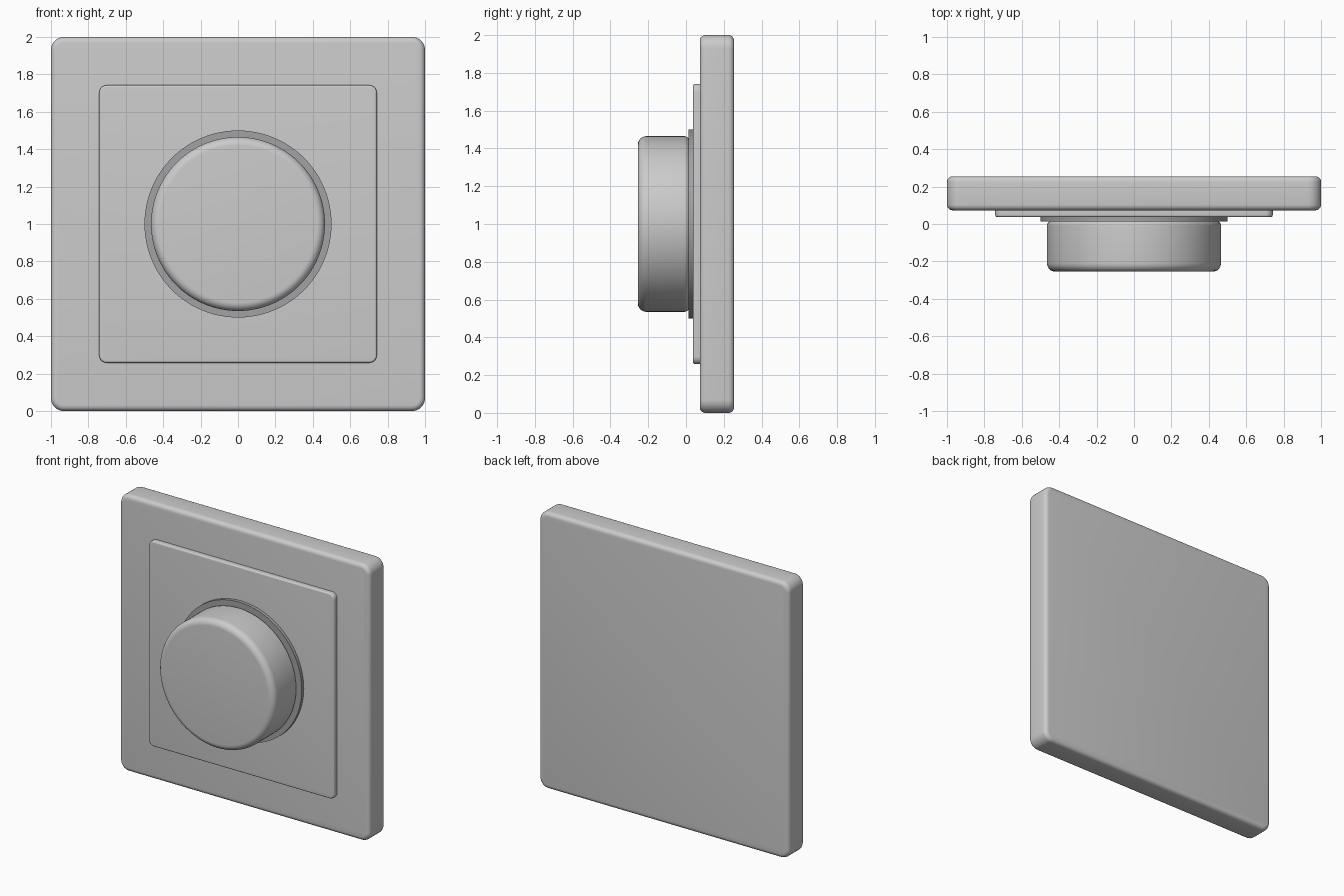
import bpy, bmesh, math
from mathutils import Matrix

if "Cube" in bpy.data.objects:
    bpy.data.objects.remove(bpy.data.objects["Cube"])

CENTRE_Z = 1.0


def finish(name, bm):
    bmesh.ops.recalc_face_normals(bm, faces=bm.faces)
    mesh = bpy.data.meshes.new(name)
    bm.to_mesh(mesh)
    bm.free()
    ob = bpy.data.objects.new(name, mesh)
    bpy.context.collection.objects.link(ob)
    bpy.ops.object.select_all(action='DESELECT')
    ob.select_set(True)
    bpy.context.view_layer.objects.active = ob
    bpy.ops.object.shade_smooth_by_angle(angle=math.radians(35))
    return ob


def rounded_plate(name, size, y0, y1, corner, edge):
    """Square plate facing -y with rounded corners and softened rims."""
    bm = bmesh.new()
    bmesh.ops.create_cube(bm, size=1, matrix=Matrix.Translation((0, (y0 + y1) / 2, CENTRE_Z))
                          @ Matrix.Diagonal((size, y1 - y0, size, 1)))
    along_y = [e for e in bm.edges
               if abs(e.verts[0].co.y - e.verts[1].co.y) > 1e-4]
    bmesh.ops.bevel(bm, geom=along_y, offset=corner, segments=8, profile=0.5, affect='EDGES')
    rims = [e for e in bm.edges
            if abs(e.verts[0].co.y - e.verts[1].co.y) < 1e-4]
    bmesh.ops.bevel(bm, geom=rims, offset=edge, segments=5, profile=0.5, affect='EDGES')
    return finish(name, bm)


def lathe(name, profile, steps=96):
    """Spin (radius, y) points around the y axis through the plate centre."""
    bm = bmesh.new()
    verts = [bm.verts.new((r, y, CENTRE_Z)) for r, y in profile]
    edges = [bm.edges.new(pair) for pair in zip(verts, verts[1:])]
    bmesh.ops.spin(bm, geom=verts + edges, cent=(0, 0, CENTRE_Z), axis=(0, 1, 0),
                   angle=math.tau, steps=steps)
    bmesh.ops.remove_doubles(bm, verts=bm.verts, dist=1e-5)
    return finish(name, bm)


def arc(r, y, radius, start, end, n=8):
    angles = [math.radians(start + (end - start) * i / n) for i in range(n + 1)]
    return [(r + radius * math.cos(a), y + radius * math.sin(a)) for a in angles]


# Wall plate and raised inner panel
rounded_plate("wall_plate", 2.0, 0.073, 0.255, 0.07, 0.03)
rounded_plate("inner_panel", 1.484, 0.037, 0.085, 0.04, 0.011)

# Darker collar behind the knob
collar = lathe("knob_collar", [(0, 0.014), (0.5, 0.014), (0.5, 0.045), (0, 0.045)])
grey = bpy.data.materials.new("collar_grey")
grey.diffuse_color = (0.36, 0.36, 0.38, 1)
grey.use_nodes = True
grey.node_tree.nodes["Principled BSDF"].inputs["Base Color"].default_value = grey.diffuse_color
collar.data.materials.append(grey)

# Turning knob with rounded front and back rims
lathe("dimmer_knob", [(0, -0.255)] + arc(0.42, -0.21, 0.045, -90, 0)
      + arc(0.435, -0.01, 0.03, 0, 90) + [(0, 0.02)])
